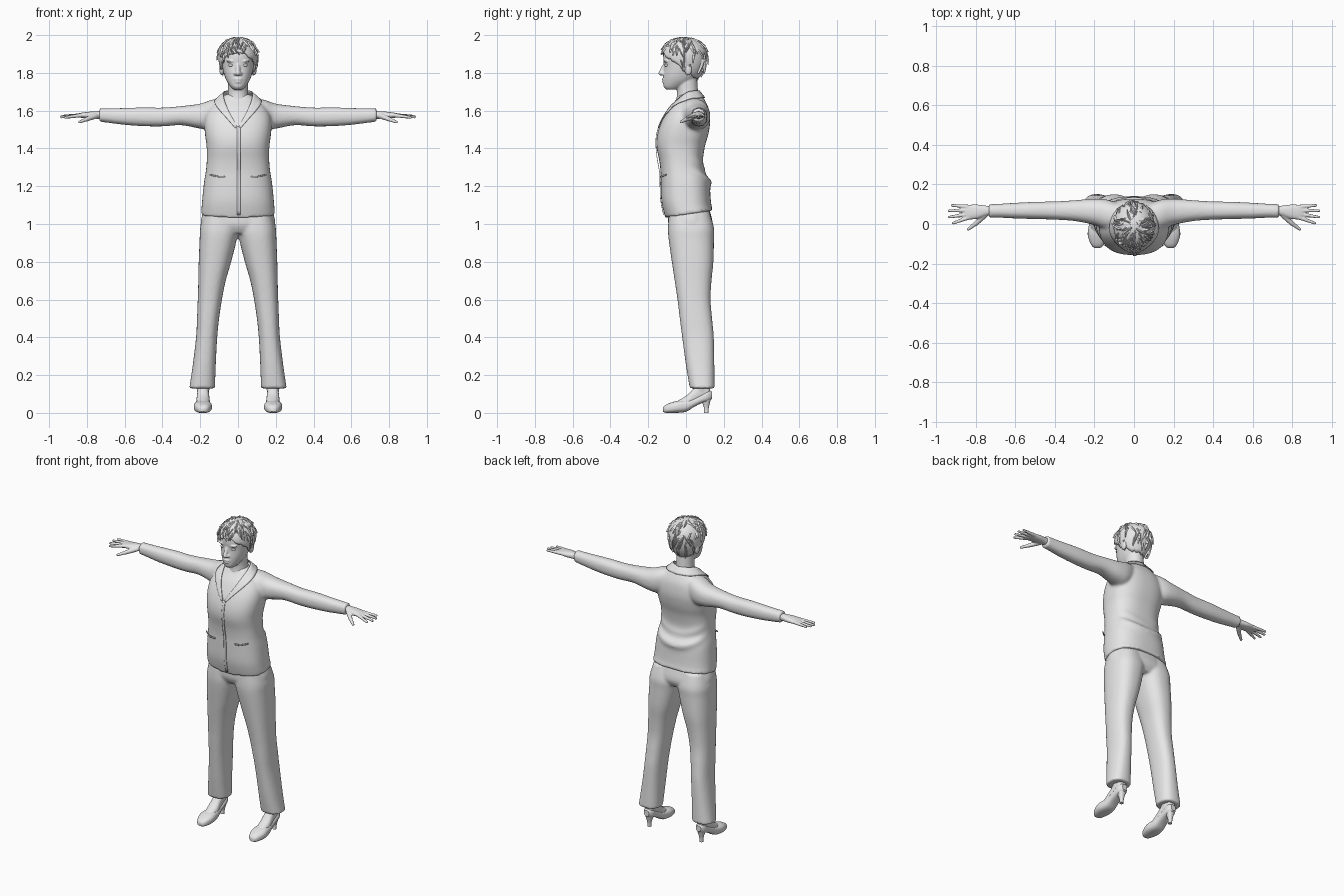
import bpy, bmesh, math, random
from mathutils import Matrix, Vector

random.seed(4)
if "Cube" in bpy.data.objects:
    bpy.data.objects.remove(bpy.data.objects["Cube"])

grey = bpy.data.materials.new("plain_grey")
grey.use_nodes = True
grey.diffuse_color = (0.8, 0.8, 0.8, 1)
grey.node_tree.nodes["Principled BSDF"].inputs["Base Color"].default_value = (0.8, 0.8, 0.8, 1)


def finish(name, bm, voxel=0, relax=4, mirror=False, sharp=50):
    """Turn a bmesh into an object, optionally fused into one skin and mirrored."""
    bmesh.ops.recalc_face_normals(bm, faces=bm.faces)
    mesh = bpy.data.meshes.new(name)
    bm.to_mesh(mesh)
    bm.free()
    mesh.materials.append(grey)
    mesh.shade_smooth()
    mesh.set_sharp_from_angle(angle=math.radians(sharp))
    obj = bpy.data.objects.new(name, mesh)
    bpy.context.scene.collection.objects.link(obj)
    if voxel:
        fuse = obj.modifiers.new("fuse", 'REMESH')
        fuse.mode = 'VOXEL'
        fuse.voxel_size = voxel
        fuse.use_smooth_shade = True
        soften = obj.modifiers.new("soften", 'SMOOTH')
        soften.iterations = relax
    if mirror:
        obj.modifiers.new("mirror", 'MIRROR')
    return obj


def resample(rows, steps=4):
    """Smooth spline through rows of numbers."""
    out = []
    for i in range(len(rows) - 1):
        quad = [rows[min(max(i + k, 0), len(rows) - 1)] for k in (-1, 0, 1, 2)]
        for s in range(steps):
            t = s / steps
            out.append([b + (c - a) * t / 2 + (a - 2.5 * b + 2 * c - d / 2) * t * t
                        + (1.5 * (b - c) + (d - a) / 2) * t ** 3 for a, b, c, d in zip(*quad)])
    return out + [list(rows[-1])]


def loft(bm, axis, rows, power=2.3, side=1, segs=40):
    """Skin rounded sections; a row is position, low and high of the other two axes."""
    rings = []
    for pos, a0, a1, b0, b1 in resample(rows):
        ring = []
        for k in range(segs):
            ang = math.tau * k / segs
            c, s = math.cos(ang), math.sin(ang)
            a = (a0 + a1) / 2 + (a1 - a0) / 2 * math.copysign(abs(c) ** (2 / power), c)
            b = (b0 + b1) / 2 + (b1 - b0) / 2 * math.copysign(abs(s) ** (2 / power), s)
            x, y, z = {'x': (pos, a, b), 'y': (a, pos, b), 'z': (a, b, pos)}[axis]
            ring.append(bm.verts.new((x * side, y, z)))
        rings.append(ring)
    for low, high in zip(rings, rings[1:]):
        for k in range(segs):
            n = (k + 1) % segs
            bm.faces.new((low[k], low[n], high[n], high[k]))
    bm.faces.new(rings[0])
    bm.faces.new(rings[-1])
    return [v for ring in rings for v in ring]


def blob(bm, centre, size):
    bmesh.ops.create_uvsphere(bm, u_segments=20, v_segments=14, radius=1,
                              matrix=Matrix.LocRotScale(Vector(centre), None, Vector(size)))


def limb(bm, p, q, r1, r2):
    """Tapered rod with round ends."""
    p, q = Vector(p), Vector(q)
    turn = (q - p).to_track_quat('Z', 'Y')
    bmesh.ops.create_cone(bm, cap_ends=True, segments=16, radius1=r1, radius2=r2, depth=(q - p).length,
                          matrix=Matrix.LocRotScale((p + q) / 2, turn, None))
    blob(bm, p, (r1, r1, r1))
    blob(bm, q, (r2, r2, r2))


# Jacket: body with a draped back, and both sleeves
bm = bmesh.new()
body = loft(bm, 'z', [
    (1.035, -.196, .196, -.11, .142), (1.12, -.19, .19, -.13, .132), (1.22, -.18, .18, -.134, .122),
    (1.28, -.17, .17, -.135, .095), (1.34, -.165, .165, -.142, .09), (1.41, -.166, .166, -.156, .1),
    (1.47, -.174, .174, -.153, .117), (1.53, -.178, .178, -.135, .127), (1.58, -.17, .17, -.11, .125),
    (1.62, -.145, .145, -.085, .117), (1.655, -.11, .11, -.055, .1), (1.685, -.07, .07, -.035, .082)],
    power=2.5, segs=72)
for v in body:
    x, y, z = v.co
    if y > 0:
        for height, depth in ((1.225, .016), (1.29, .008)):
            fold = math.exp(-((z - height - 2 * x * x) / .022) ** 2)
            v.co.y += depth * fold * min(1, y / .06)
    if z < 1.1:
        v.co.z += .15 * (y + .1) * (1.1 - z) / .065
for side in (1, -1):
    loft(bm, 'x', [
        (.05, .0, .09, 1.56, 1.665), (.13, -.03, .122, 1.5, 1.66), (.2, -.005, .128, 1.505, 1.637),
        (.3, .015, .12, 1.523, 1.624), (.4, .022, .114, 1.517, 1.616), (.5, .025, .112, 1.518, 1.617),
        (.6, .028, .107, 1.525, 1.614), (.68, .032, .102, 1.535, 1.612), (.735, .032, .1, 1.542, 1.612)],
        side=side)
jacket = finish("jacket", bm, voxel=.009, relax=3)


def panel(name, edge_a, edge_b, thick=.005, mirror=True, steps=6):
    """Cloth strip between two edges, kept just outside the jacket."""
    bm = bmesh.new()
    rows = []
    for p, q in zip(resample(edge_a, steps), resample(edge_b, steps)):
        rows.append([bm.verts.new(Vector(p).lerp(Vector(q), k / 4)) for k in range(5)])
    for r, s in zip(rows, rows[1:]):
        for k in range(4):
            bm.faces.new((r[k], r[k + 1], s[k + 1], s[k]))
    obj = finish(name, bm)
    wrap = obj.modifiers.new("lie_on_jacket", 'SHRINKWRAP')
    wrap.target = jacket
    wrap.wrap_mode = 'OUTSIDE'
    wrap.offset = .004
    skin = obj.modifiers.new("cloth", 'SOLIDIFY')
    skin.thickness = thick
    skin.offset = 0
    if mirror:
        obj.modifiers.new("mirror", 'MIRROR')


# Collar with lapels, front edge and pocket slits
panel("collar_and_lapels",
      [(0, .07, 1.705), (.05, .05, 1.705), (.078, -.005, 1.69), (.055, -.09, 1.61), (.005, -.135, 1.51)],
      [(0, .1, 1.668), (.08, .078, 1.668), (.122, 0, 1.655), (.108, -.075, 1.615), (.015, -.137, 1.505)])
panel("front_edge", [(-.004, -.13, 1.51), (-.004, -.157, 1.4), (-.004, -.136, 1.25), (-.004, -.11, 1.05)],
      [(.012, -.13, 1.51), (.012, -.157, 1.4), (.012, -.136, 1.25), (.012, -.11, 1.05)], .003, False)
panel("pocket_slits", [(.07, -.134, 1.253), (.11, -.13, 1.256), (.15, -.105, 1.266)],
      [(.07, -.134, 1.245), (.11, -.13, 1.248), (.15, -.105, 1.258)])

# Trousers: hips and two flared legs
bm = bmesh.new()
loft(bm, 'z', [(.95, -.15, .15, -.07, .12), (1.0, -.198, .198, -.094, .142), (1.09, -.175, .175, -.09, .12)])
for side in (1, -1):
    loft(bm, 'z', [
        (1.06, .01, .18, -.09, .125), (.98, -.004, .2, -.095, .148), (.92, .006, .203, -.092, .148),
        (.8, .036, .208, -.075, .145), (.7, .065, .21, -.06, .135), (.6, .085, .213, -.045, .13),
        (.5, .1, .217, -.033, .138), (.4, .11, .222, -.02, .147), (.25, .118, .24, .0, .15),
        (.13, .122, .258, .02, .152)], power=2.4, side=side)
finish("trousers", bm, voxel=.009, relax=2)

# Feet and heeled shoes
bm = bmesh.new()
loft(bm, 'y', [(-.08, .16, .21, .015, .045), (0, .149, .221, .02, .09), (.04, .153, .217, .04, .13),
               (.08, .155, .215, .06, .17), (.115, .158, .212, .07, .17), (.128, .17, .2, .09, .15)])
limb(bm, (.185, .082, .13), (.188, .085, .3), .035, .045)
finish("feet", bm, voxel=.006, mirror=True)
bm = bmesh.new()
loft(bm, 'y', [(-.122, .172, .2, .006, .028), (-.105, .153, .217, 0, .044), (-.055, .138, .234, 0, .062),
               (0, .143, .227, .006, .07), (.04, .149, .221, .03, .08), (.08, .151, .219, .05, .098),
               (.115, .154, .216, .06, .12), (.138, .168, .202, .075, .112)], power=2.6)
loft(bm, 'z', [(0, .173, .197, .095, .119), (.03, .172, .198, .094, .121), (.08, .157, .213, .075, .134)])
finish("shoes", bm, mirror=True)

# Hands: palm, four fingers and a thumb
bm = bmesh.new()
loft(bm, 'x', [(.7, .045, .09, 1.555, 1.598), (.745, .042, .092, 1.557, 1.597), (.79, .027, .098, 1.558, 1.594),
               (.835, .024, .097, 1.563, 1.588), (.855, .035, .09, 1.567, 1.583)])
for base_y, tip in ((.087, (.92, .094, 1.573)), (.069, (.936, .067, 1.57)),
                    (.05, (.934, .035, 1.566)), (.033, (.915, .004, 1.564))):
    limb(bm, (.835, base_y, 1.575), tip, .011, .007)
limb(bm, (.755, .045, 1.572), (.8, .002, 1.555), .015, .012)
limb(bm, (.8, .002, 1.555), (.838, -.026, 1.54), .011, .008)
finish("hands", bm, voxel=.004, relax=3, mirror=True)

# Head and neck with face features
bm = bmesh.new()
loft(bm, 'z', [(1.712, -.025, .025, -.105, -.04), (1.727, -.04, .04, -.118, -.01), (1.757, -.06, .06, -.12, .04),
               (1.79, -.073, .073, -.119, .065), (1.835, -.083, .083, -.116, .085), (1.88, -.086, .086, -.12, .09),
               (1.92, -.082, .082, -.112, .088), (1.955, -.06, .06, -.08, .06)], power=2.15)
loft(bm, 'z', [(1.58, -.08, .08, -.06, .07), (1.65, -.062, .062, -.052, .072), (1.7, -.053, .053, -.048, .064),
               (1.78, -.053, .053, -.058, .058)], power=2)
limb(bm, (0, -.113, 1.845), (0, -.133, 1.798), .009, .013)
blob(bm, (0, -.116, 1.766), (.024, .012, .007))
blob(bm, (0, -.115, 1.753), (.02, .012, .008))
for side in (1, -1):
    blob(bm, (side * .013, -.122, 1.795), (.01, .012, .008))
    blob(bm, (side * .036, -.104, 1.862), (.026, .015, .007))
    blob(bm, (side * .087, .012, 1.82), (.012, .02, .034))
finish("head", bm, voxel=.0045, relax=4)
bm = bmesh.new()
blob(bm, (.036, -.1, 1.84), (.016, .014, .008))
finish("eyes", bm, mirror=True)


# Short hair: cap plus layered locks
def scalp(a, phi, lift=0):
    grow = 1 + lift / .11
    drop = .1 if phi < math.pi / 2 else .15
    return Vector((.104 * grow * math.sin(phi) * math.sin(a),
                   -.008 - .12 * grow * math.sin(phi) * math.cos(a), 1.888 + drop * grow * math.cos(phi)))


def rim(a):
    return 1.95 - .55 * math.cos(a) + .15 * math.sin(a) ** 2


bm = bmesh.new()
cols, rows = 64, 16
jag = [random.uniform(-.07, .07) for k in range(cols)]
grid = [[bm.verts.new(scalp(math.tau * k / cols, (rim(math.tau * k / cols) + jag[k]) * r / rows))
         for k in range(cols)] for r in range(1, rows + 1)]
top = bm.verts.new(scalp(0, 0))
for k in range(cols):
    n = (k + 1) % cols
    bm.faces.new((top, grid[0][k], grid[0][n]))
    for low, high in zip(grid, grid[1:]):
        bm.faces.new((low[k], high[k], high[n], low[n]))
cap = finish("hair_cap", bm)
cap.modifiers.new("thickness", 'SOLIDIFY').thickness = .014

bm = bmesh.new()
for i in range(110):
    a0 = random.uniform(0, math.tau)
    length = random.uniform(.4, .75)
    start = random.uniform(.1, max(.2, rim(a0) - length + .1))
    swirl, wide, tip = random.uniform(-.4, .4), random.uniform(.008, .014), random.uniform(.002, .01)
    last = None
    for s in range(7):
        t = s / 6
        a, phi = a0 + swirl * t, start + length * t
        mid = scalp(a, phi, .004 + tip * t * t)
        across = (scalp(a + .05, phi) - scalp(a - .05, phi)).normalized() * wide * (1 - t ** 2) + Vector((1e-4, 0, 0))
        under = scalp(a, phi, tip * t * t - .004)
        ring = [bm.verts.new(p) for p in (under - across, mid, under + across)]
        if last:
            for k in range(3):
                n = (k + 1) % 3
                bm.faces.new((last[k], last[n], ring[n], ring[k]))
        else:
            bm.faces.new(ring)
        last = ring
    bm.faces.new(last)
finish("hair_locks", bm, sharp=70)
